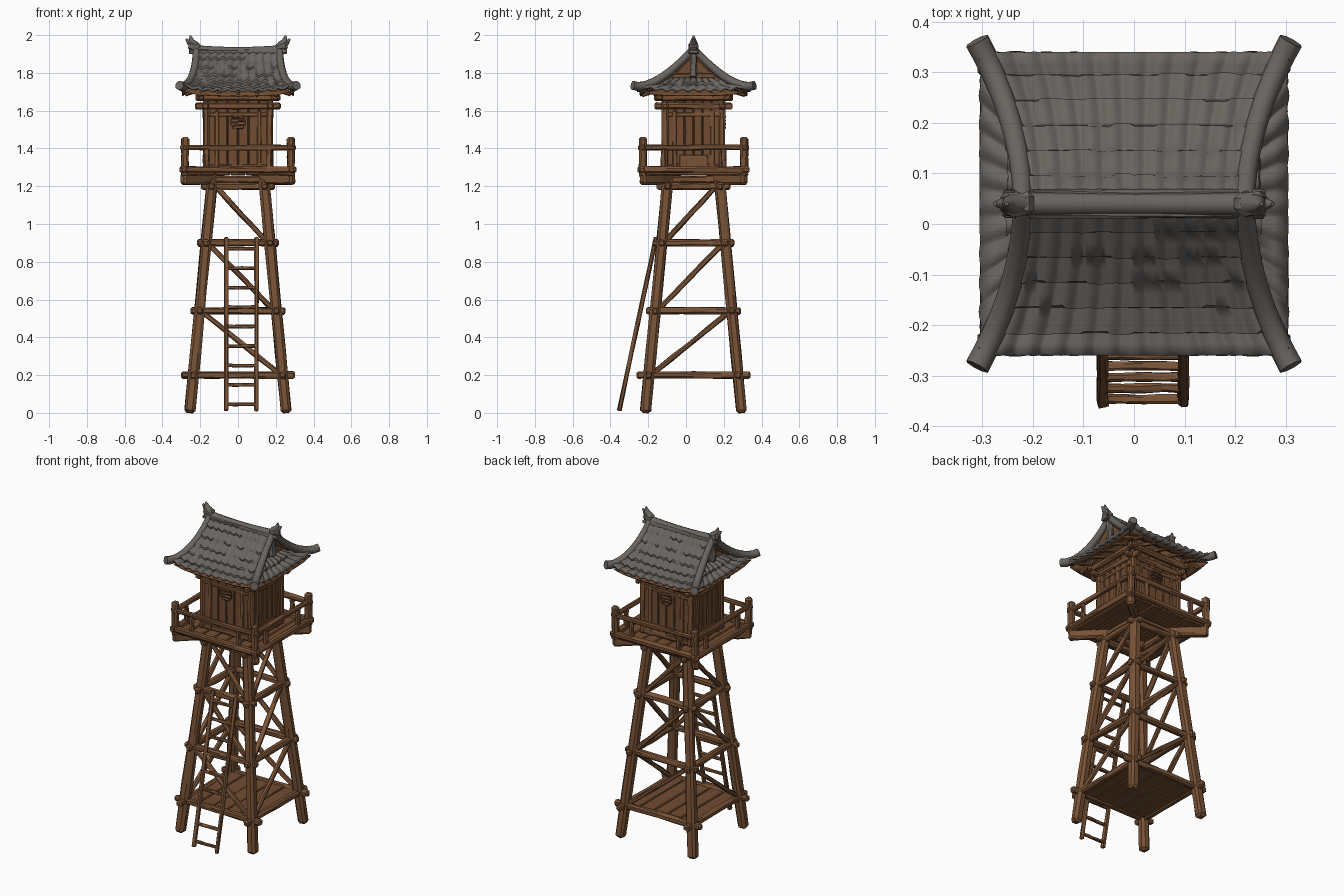
import bpy, bmesh, math, random
from mathutils import Vector, Matrix

random.seed(4)
cube = bpy.data.objects.get("Cube")
if cube:
    bpy.data.objects.remove(cube)

CENTRE = Vector((0, 0.04, 0))   # tower axis; the ladder sticks out in front


def material(name, rgb):
    m = bpy.data.materials.new(name)
    m.use_nodes = True
    m.diffuse_color = (*rgb, 1)
    m.node_tree.nodes["Principled BSDF"].inputs["Base Color"].default_value = (*rgb, 1)
    return m


WOOD = material("timber", (0.19, 0.086, 0.037))
PLANK = material("plank wood", (0.165, 0.073, 0.031))
DARK = material("dark gap", (0.04, 0.018, 0.009))
TILE = material("roof tile", (0.142, 0.128, 0.116))


def finish(bm, name, mat, smooth=None):
    bmesh.ops.recalc_face_normals(bm, faces=bm.faces)
    me = bpy.data.meshes.new(name)
    bm.to_mesh(me)
    bm.free()
    me.materials.append(mat)
    ob = bpy.data.objects.new(name, me)
    ob.location = CENTRE
    bpy.context.collection.objects.link(ob)
    if smooth:
        bpy.ops.object.select_all(action='DESELECT')
        ob.select_set(True)
        bpy.context.view_layer.objects.active = ob
        bpy.ops.object.shade_smooth_by_angle(angle=math.radians(smooth))
    return ob


def beam(name, a, b, w, h=None, mat=WOOD, rough=0.003):
    """Chamfered, slightly hand-hewn timber from a to b."""
    h = h or w
    a, b = Vector(a), Vector(b)
    d = b - a
    z = d.normalized()
    x = z.cross(Vector((0, 1, 0) if abs(z.z) > 0.9 else (0, 0, 1))).normalized()
    y = z.cross(x)
    bm = bmesh.new()
    bmesh.ops.create_cube(bm, size=1, matrix=Matrix.Diagonal((w, h, d.length, 1)))
    bmesh.ops.bevel(bm, geom=bm.edges[:], offset=0.24 * min(w, h), segments=1, affect='EDGES')
    long_edges = [e for e in bm.edges if abs(e.verts[0].co.z - e.verts[1].co.z) > d.length * 0.5]
    bmesh.ops.subdivide_edges(bm, edges=long_edges, cuts=3)
    for v in bm.verts:
        v.co += Vector((random.uniform(-1, 1), random.uniform(-1, 1), 0)) * min(rough, w * 0.1, h * 0.1)
    rot = Matrix((x, y, z)).transposed().to_4x4()
    bm.transform(Matrix.Translation((a + b) / 2) @ rot)
    return finish(bm, name, mat)


def ring(name, z, x, y, reach, w, h):
    """Four timbers crossing at the corners, each overshooting by reach."""
    for s in (-1, 1):
        beam(name + "_x", (-x - reach, s * y, z), (x + reach, s * y, z), w, h)
        beam(name + "_y", (s * x, -y - reach, z), (s * x, y + reach, z), w, h)


def planks(name, x, y, z, thick, count):
    step = 2 * x / count
    for i in range(count):
        cx = -x + (i + 0.5) * step
        beam(name, (cx, -y, z), (cx, y, z), step - 0.003, thick, PLANK, 0.001)


def tube(name, points, radii, mat):
    cu = bpy.data.curves.new(name, 'CURVE')
    cu.dimensions = '3D'
    cu.bevel_depth = 1
    cu.bevel_resolution = 2
    cu.use_fill_caps = True
    sp = cu.splines.new('POLY')
    sp.points.add(len(points) - 1)
    for p, co, r in zip(sp.points, points, radii):
        p.co = (*co, 1)
        p.radius = r
    cu.materials.append(mat)
    ob = bpy.data.objects.new(name, cu)
    ob.location = CENTRE
    bpy.context.collection.objects.link(ob)


# Legs
def leg(z):
    return 0.255 - 0.096 * z


CORNERS = [(sx, sy) for sx in (-1, 1) for sy in (-1, 1)]
for sx, sy in CORNERS:
    lo, hi = leg(0), leg(1.24)
    beam("leg", (sx * lo, sy * lo, 0), (sx * hi, sy * hi, 1.24), 0.056)

# Horizontal girts with pegs at the crossings
for z, end in ((0.2, 0.302), (0.54, 0.252), (0.9, 0.217), (1.2, 0.195)):
    p = leg(z)
    ring("girt", z, p, p, end - p, 0.036, 0.036)
    for sx, sy in CORNERS:
        beam("peg", (sx * p, sy * (p - 0.03), z), (sx * p, sy * (p + 0.038), z), 0.024)
        beam("peg", (sx * (p - 0.03), sy * p, z), (sx * (p + 0.038), sy * p, z), 0.024)

# Diagonal braces on all four sides
for z0, z1 in ((0.21, 0.53), (0.55, 0.89), (0.91, 1.2)):
    a, b = leg(z0), leg(z1)
    for s in (-1, 1):
        beam("brace_x", (a - 0.02, s * a, z0), (-b + 0.02, s * b, z1), 0.026)
        beam("brace_y", (s * a, -a + 0.02, z0), (s * b, b - 0.02, z1), 0.026)

# Lower floor
planks("lower_floor", 0.235, 0.235, 0.2, 0.02, 5)

# Ladder
def ladder_y(z):
    return -0.396 + 0.212 * z


for x in (-0.062, 0.098):
    beam("ladder_rail", (x, ladder_y(0.01), 0.01), (x, ladder_y(0.93), 0.93), 0.022)
for i in range(9):
    z = 0.045 + 0.103 * i
    beam("ladder_rung", (-0.062, ladder_y(z), z), (0.098, ladder_y(z), z), 0.018)

# Platform with corner brackets
planks("platform_floor", 0.285, 0.272, 1.268, 0.022, 7)
ring("platform_edge", 1.288, 0.285, 0.272, 0.024, 0.036, 0.034)
ring("platform_joist", 1.235, 0.125, 0.125, 0.02, 0.04, 0.035)
for sx, sy in CORNERS:
    beam("corner_bracket", (sx * 0.08, sy * 0.08, 1.243), (sx * 0.295, sy * 0.275, 1.238), 0.045, 0.06)

# Railing
ring("handrail", 1.405, 0.28, 0.268, 0.026, 0.026, 0.028)
for sx, sy in CORNERS:
    beam("corner_post", (sx * 0.28, sy * 0.268, 1.25), (sx * 0.28, sy * 0.268, 1.46), 0.04)
    beam("baluster", (sx * 0.165, sy * 0.268, 1.29), (sx * 0.165, sy * 0.268, 1.4), 0.026)
    beam("baluster", (sx * 0.28, sy * 0.16, 1.29), (sx * 0.28, sy * 0.16, 1.4), 0.026)

# Cabin walls, posts and trim
beam("cabin_core", (0, 0, 1.27), (0, 0, 1.74), 0.33, 0.29, PLANK, 0).scale = (1, 1, 1)
for s in (-1, 1):
    for i in range(6):
        x = -0.139 + 0.0556 * i
        beam("wall_plank", (x, s * 0.148, 1.28), (x, s * 0.148, 1.7), 0.053, 0.018, PLANK, 0.001)
        y = -0.119 + 0.0476 * i
        beam("wall_plank", (s * 0.168, y, 1.28), (s * 0.168, y, 1.7), 0.018, 0.045, PLANK, 0.001)
    for q in (-1, 1):
        beam("cabin_post", (s * 0.168, q * 0.15, 1.28), (s * 0.168, q * 0.15, 1.7), 0.034)
        beam("wall_stile", (s * 0.112, q * 0.157, 1.28), (s * 0.112, q * 0.157, 1.6), 0.022, 0.014)
        beam("wall_stile", (s * 0.178, q * 0.1, 1.28), (s * 0.178, q * 0.1, 1.6), 0.014, 0.022)
    # hatch panel low on each gable-side wall
    beam("low_panel", (s * 0.18, 0, 1.29), (s * 0.18, 0, 1.365), 0.012, 0.15)
ring("wall_sill", 1.3, 0.172, 0.153, 0.01, 0.02, 0.03)
ring("wall_header", 1.58, 0.174, 0.155, 0.0, 0.016, 0.022)
ring("top_plate", 1.625, 0.172, 0.152, 0.055, 0.034, 0.034)
ring("eave_beam", 1.67, 0.195, 0.18, 0.03, 0.034, 0.034)

# Louvred vent on front and back
for s in (-1, 1):
    bm = bmesh.new()
    bmesh.ops.create_cone(bm, cap_ends=True, segments=12, radius1=0.042, radius2=0.042, depth=0.008,
                          matrix=Matrix.Translation((0, s * 0.159, 1.54)) @ Matrix.Rotation(math.pi / 2, 4, 'X'))
    finish(bm, "vent_back", DARK)
    for dz, half in ((0.029, 0.03), (0.01, 0.04), (-0.01, 0.04), (-0.029, 0.03)):
        beam("vent_slat", (-half, s * 0.164, 1.54 + dz), (half, s * 0.164, 1.54 + dz), 0.012, 0.013)


# Roof surfaces
def roof_z(d):
    return 1.7 + 0.22 * max(0, 1 - d / 0.3) ** 1.5


def half_width(d):
    return 0.222 + 0.073 * (d / 0.3) ** 2


def main_slope(side):
    def f(u, t):
        d = 0.3 * t
        return Vector((u * half_width(d), side * d, roof_z(d) + 0.028 * t ** 3 * abs(u) ** 4))
    return f


def side_skirt(side):
    def f(u, t):
        return Vector((side * (0.185 + 0.118 * t), u * (0.13 + 0.16 * t),
                       1.778 - 0.078 * t ** 0.8 + 0.028 * t ** 3 * abs(u) ** 4))
    return f


def tiled(name, f, rows, waves, cols=72):
    """Corrugated courses, each lapping over the next one down."""
    bm = bmesh.new()
    lines = []
    for r in range(rows):
        ragged = [random.uniform(-0.15, 0.1) / rows for _ in range(waves + 1)]
        for k, lift in ((0, 0.0), (0.5, 0.005), (1, 0.011)):
            line = []
            for c in range(cols + 1):
                u = 2 * c / cols - 1
                wave = math.cos(math.pi * u * waves)
                t = (r + k) / rows
                if k == 1 and r < rows - 1:
                    t += ragged[round(c / cols * waves)] * 0.6
                p = f(u, min(t, 1))
                p.z += lift + 0.0055 * wave
                line.append(bm.verts.new(p))
            lines.append(line)
    for a, b in zip(lines, lines[1:]):
        for c in range(cols):
            bm.faces.new((a[c], a[c + 1], b[c + 1], b[c]))
    ob = finish(bm, name, TILE, 50)
    mod = ob.modifiers.new("thickness", 'SOLIDIFY')
    mod.thickness = 0.014
    mod.offset = 0


def soffit(name, f):
    bm = bmesh.new()
    n = 8
    grid = [[bm.verts.new(f(0.96 * (2 * i / n - 1), 0.95 * j / n) - Vector((0, 0, 0.019)))
             for i in range(n + 1)] for j in range(n + 1)]
    for j in range(n):
        for i in range(n):
            bm.faces.new((grid[j][i], grid[j][i + 1], grid[j + 1][i + 1], grid[j + 1][i]))
    ob = finish(bm, name, PLANK, 40)
    ob.modifiers.new("thickness", 'SOLIDIFY').thickness = 0.008


for s in (-1, 1):
    tiled("main_tiles", main_slope(s), 6, 11)
    tiled("skirt_tiles", side_skirt(s), 2, 10)
    soffit("main_soffit", main_slope(s))
    soffit("skirt_soffit", side_skirt(s))

    # Gable infill and king post
    bm = bmesh.new()
    ds = [-0.16 + 0.02 * i for i in range(17)]
    bm.faces.new([bm.verts.new((s * 0.19, d, roof_z(abs(d)) - 0.012)) for d in ds])
    finish(bm, "gable_wall", PLANK)
    beam("gable_tie", (s * 0.197, -0.13, 1.785), (s * 0.197, 0.13, 1.785), 0.02, 0.025)
    beam("gable_king_post", (s * 0.215, 0, 1.775), (s * 0.215, 0, 1.92), 0.035, 0.035, TILE)
    for q in (-1, 1):
        # Curved hip ridges sweeping out to the corners
        steps = [i / 12 for i in range(13)]
        pts = [(s * (half_width(0.33 * t) - 0.002 + 0.002 * t), q * 0.322 * t,
                roof_z(0.322 * t) + 0.008 + 0.026 * t ** 3) for t in steps]
        tube("hip_ridge", pts, [0.019 + 0.006 * t for t in steps], TILE)
        # Rafters under the eaves
        for i in range(5):
            x = -0.2 + 0.1 * i
            beam("rafter", (x, q * 0.14, 1.725), (x, q * 0.275, 1.682), 0.02)
            if s > 0:
                y = -0.2 + 0.1 * i
                beam("rafter", (q * 0.17, y, 1.725), (q * 0.28, y, 1.685), 0.02)

    # Finials at the ridge ends
    beam("finial_base", (s * 0.2, 0, 1.935), (s * 0.262, 0, 1.945), 0.046, 0.045, TILE)
    tube("finial_horn", [(s * 0.225, 0, 1.945), (s * 0.248, 0, 1.968), (s * 0.252, 0, 1.998)],
         [0.022, 0.017, 0.004], TILE)
    tube("finial_curl", [(s * 0.235, 0, 1.945), (s * 0.258, 0, 1.958), (s * 0.275, 0, 1.98)],
         [0.018, 0.013, 0.005], TILE)

# Sagging main ridge over a flat cap
beam("ridge_cap", (-0.26, 0, 1.912), (0.26, 0, 1.912), 0.056, 0.022, TILE)
xs = [-0.24 + 0.06 * i for i in range(9)]
tube("main_ridge", [(x, 0, 1.914 + 0.2 * x * x) for x in xs], [0.023] * len(xs), TILE)
